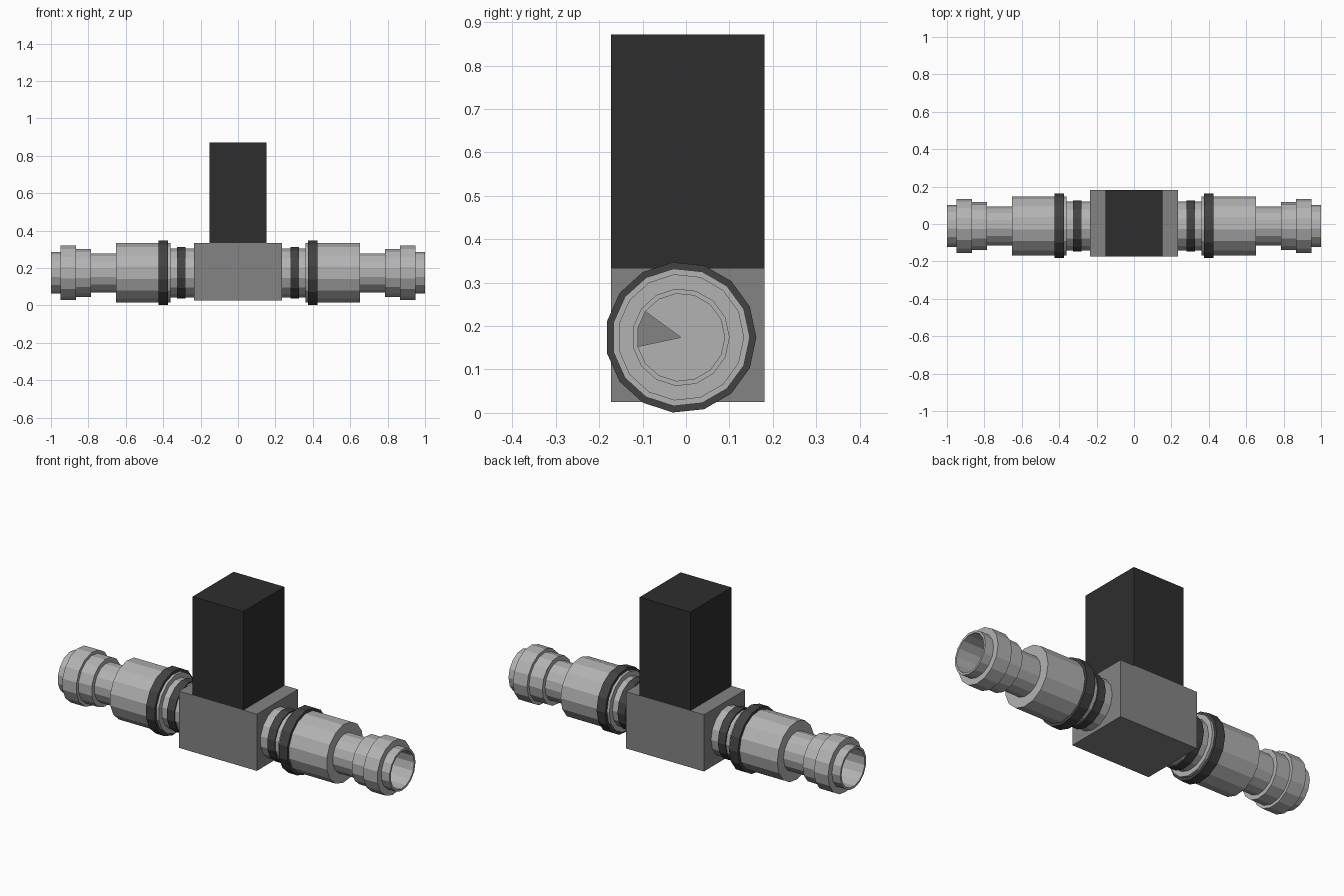
import bpy, bmesh, math

if "Cube" in bpy.data.objects:
    bpy.data.objects.remove(bpy.data.objects["Cube"])

SIDES = 15
CY, CZ = -0.012, 0.174   # axis of the pipe run


def material(name, v):
    m = bpy.data.materials.new(name)
    m.diffuse_color = (v, v, v, 1)
    m.use_nodes = True
    m.node_tree.nodes["Principled BSDF"].inputs["Base Color"].default_value = m.diffuse_color
    return m


LIGHT = material("light_metal", 0.45)
MID = material("mid_grey", 0.23)
RUBBER = material("dark_rubber", 0.055)
BLACK = material("black_plastic", 0.027)


def add_object(name, bm, mat, mirror=False):
    me = bpy.data.meshes.new(name)
    bm.to_mesh(me)
    bm.free()
    me.materials.append(mat)
    ob = bpy.data.objects.new(name, me)
    bpy.context.collection.objects.link(ob)
    if mirror:
        ob.modifiers.new("mirror", 'MIRROR').use_mirror_merge = False
    return ob


def box(name, lo, hi, mat):
    bm = bmesh.new()
    bmesh.ops.create_cube(bm, size=1)
    for v in bm.verts:
        v.co = [l + (c + 0.5) * (h - l) for c, l, h in zip(v.co, lo, hi)]
    return add_object(name, bm, mat)


def lathe(name, profile, mat, closed=False, floor_gap=None):
    """Spin (x, radius) points round the pipe axis and mirror across x = 0."""
    bm = bmesh.new()
    rings = []
    for x, r in profile:
        angles = [2 * math.pi * i / SIDES for i in range(SIDES)]
        rings.append([bm.verts.new((x, CY + r * math.cos(a), CZ + r * math.sin(a)))
                      for a in angles])
    pairs = list(zip(rings, rings[1:]))
    if closed:
        pairs.append((rings[-1], rings[0]))
    for a, b in pairs:
        for i in range(SIDES):
            j = (i + 1) % SIDES
            bm.faces.new((a[i], a[j], b[j], b[i]))
    if floor_gap is not None:
        # fan at the bottom of the bore, with an open wedge
        hub = bm.verts.new((profile[-1][0], CY, CZ))
        for i in range(SIDES):
            if i not in floor_gap:
                bm.faces.new((rings[-1][i], rings[-1][(i + 1) % SIDES], hub))
    bmesh.ops.recalc_face_normals(bm, faces=bm.faces)
    if floor_gap is not None:
        # the open shell must face outward: check the outer wall
        f = bm.faces[:][0]
        c = f.calc_center_median()
        if f.normal.y * (c.y - CY) + f.normal.z * (c.z - CZ) < 0:
            bmesh.ops.reverse_faces(bm, faces=bm.faces)
    return add_object(name, bm, mat, mirror=True)


# central valve block and the tall actuator on top
box("valve_block", (-0.235, -0.173, 0.025), (0.235, 0.181, 0.334), MID)
box("actuator_housing", (-0.153, -0.173, 0.334), (0.153, 0.181, 0.871), BLACK)

# stepped hose connectors, hollow at the outer ends
lathe("hose_connectors", [
    (0.235, 0.132), (0.36, 0.132), (0.36, 0.159), (0.653, 0.159),
    (0.653, 0.105), (0.785, 0.105), (0.785, 0.129), (0.865, 0.129),
    (0.865, 0.146), (0.95, 0.146), (0.95, 0.1125), (1.0, 0.1125),
    (1.0, 0.101), (0.78, 0.101)], LIGHT, floor_gap=(6, 7))


# dark sealing rings
def seal(name, x0, x1, r_in, r_out):
    lathe(name, [(x0, r_in), (x0, r_out), (x1, r_out), (x1, r_in)], RUBBER, closed=True)


seal("inner_seals", 0.28, 0.325, 0.125, 0.1385)
seal("outer_seals", 0.374, 0.426, 0.15, 0.174)
